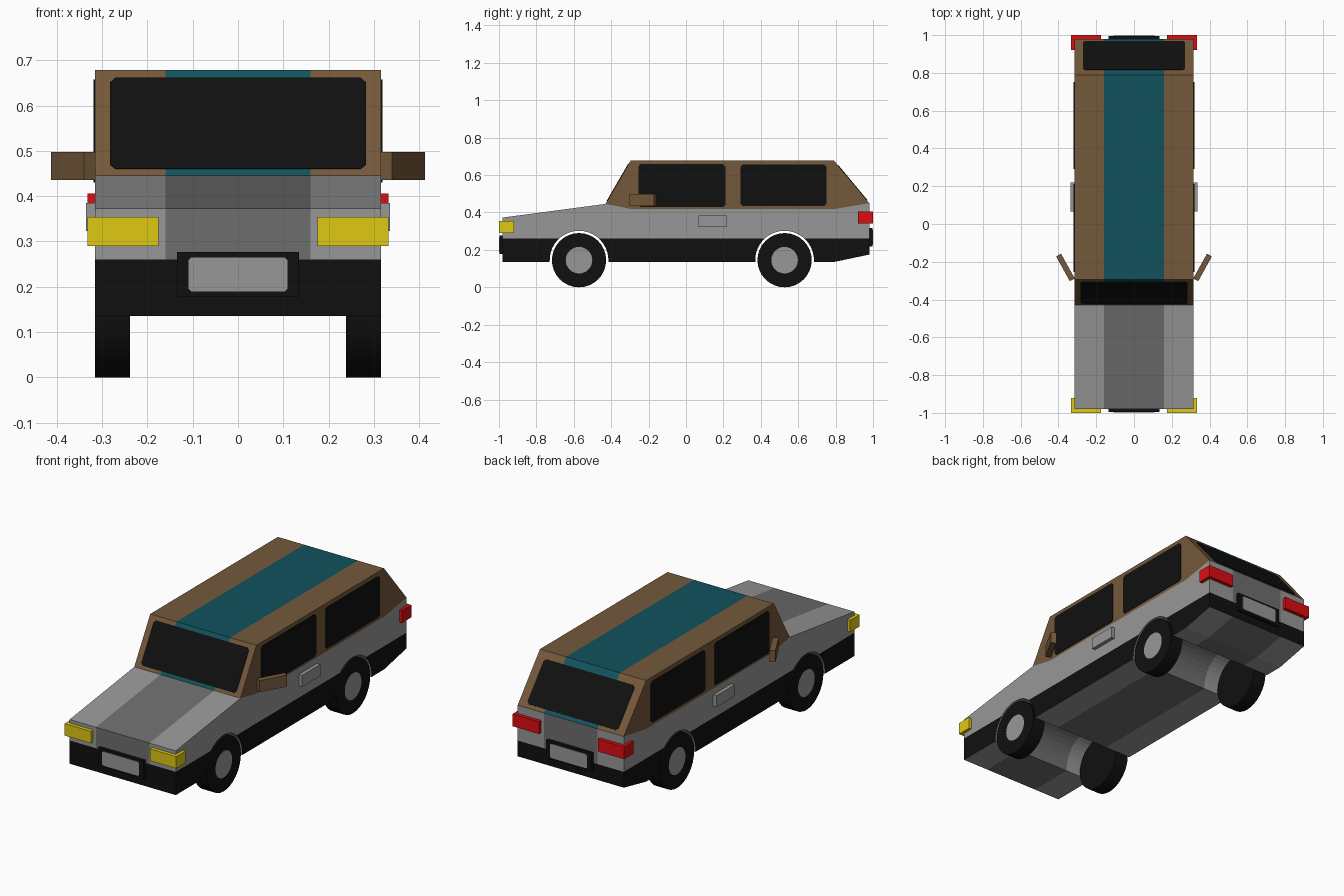
import bpy, bmesh, math
from mathutils import Vector, Matrix

if "Cube" in bpy.data.objects:
    bpy.data.objects.remove(bpy.data.objects["Cube"])

W, STRIPE = 0.316, 0.16          # half width of body, half width of centre stripe


def material(name, r, g, b):
    m = bpy.data.materials.new(name)
    m.diffuse_color = (r, g, b, 1)
    m.use_nodes = True
    m.node_tree.nodes["Principled BSDF"].inputs["Base Color"].default_value = m.diffuse_color
    return m


GREY = material("light grey", 0.31, 0.31, 0.31)
DARK = material("dark grey", 0.155, 0.155, 0.155)
BLACK = material("black", 0.005, 0.005, 0.005)
BROWN = material("brown", 0.175, 0.098, 0.043)
TEAL = material("teal", 0.006, 0.085, 0.11)
YELLOW = material("yellow", 0.74, 0.58, 0.006)
RED = material("red", 0.72, 0.004, 0.005)


def finish(name, bm, mats):
    bmesh.ops.recalc_face_normals(bm, faces=bm.faces[:])
    me = bpy.data.meshes.new(name)
    bm.to_mesh(me)
    bm.free()
    for m in mats:
        me.materials.append(m)
    ob = bpy.data.objects.new(name, me)
    bpy.context.collection.objects.link(ob)
    return ob


def box(name, mat, centre, size, turn=0.0):
    bm = bmesh.new()
    bmesh.ops.create_cube(bm, size=1)
    bm.transform(Matrix.Translation(centre) @ Matrix.Rotation(turn, 4, 'Z')
                 @ Matrix.Diagonal((*size, 1)))
    return finish(name, bm, [mat])


def plate(name, mat, centre, right, up, w, h, r=0.012, t=0.004):
    """Thin panel with clipped corners lying on a surface."""
    right, up, c = Vector(right).normalized(), Vector(up).normalized(), Vector(centre)
    n = right.cross(up)
    a, b = w / 2, h / 2
    pts = [(a - r, -b), (a, -b + r), (a, b - r), (a - r, b),
           (-a + r, b), (-a, b - r), (-a, -b + r), (-a + r, -b)]
    bm = bmesh.new()
    f = bm.faces.new([bm.verts.new(c + right * u + up * v - n * 0.001) for u, v in pts])
    new = bmesh.ops.extrude_face_region(bm, geom=[f], use_keep_orig=True)["geom"]
    for v in new:
        if isinstance(v, bmesh.types.BMVert):
            v.co += n * t
    return finish(name, bm, [mat])


# Body shell: lower body and cabin share the belt line
def shell(bm, chain, belt, side, middle):
    xs = (-W, -STRIPE, STRIPE, W)
    rows = [[bm.verts.new((x, y, z)) for y, z in chain] for x in xs]
    for i in range(3):
        for j in range(len(chain) - 1):
            f = bm.faces.new((rows[i][j], rows[i][j + 1], rows[i + 1][j + 1], rows[i + 1][j]))
            f.material_index = middle if i == 1 else side
    for x, row in ((-W, rows[0]), (W, rows[3])):
        f = bm.faces.new(row + [bm.verts.new((x, y, z)) for y, z in belt])
        f.material_index = side


def arch(y, r=0.157, zc=0.145, base=0.135, n=20):
    a0 = math.asin((base - zc) / r)
    angles = [a0 + (math.pi - 2 * a0) * k / n for k in range(n + 1)]
    return [(y + r * math.cos(a), zc + r * math.sin(a)) for a in angles]


FRONT_Y, REAR_Y = -0.572, 0.527
belt = [(-0.29, 0.418), (0.79, 0.418)]
lower = ([(0.98, 0.45), (0.98, 0.175), (0.79, 0.135)] + arch(REAR_Y) + arch(FRONT_Y)
         + [(-0.98, 0.135), (-0.98, 0.373), (-0.43, 0.446)])
cabin = [(-0.43, 0.446), (-0.295, 0.679), (0.79, 0.679), (0.98, 0.45)]
bm = bmesh.new()
shell(bm, lower, belt, 0, 1)
shell(bm, cabin, belt[::-1], 3, 4)
bmesh.ops.remove_doubles(bm, verts=bm.verts[:], dist=1e-4)
bmesh.ops.triangulate(bm, faces=bm.faces[:])
bmesh.ops.bisect_plane(bm, geom=bm.verts[:] + bm.edges[:] + bm.faces[:],
                       plane_co=(0, 0, 0.26), plane_no=(0, 0, 1))
bm.normal_update()
# black skirt on outward faces below the trim height
for f in bm.faces:
    c = f.calc_center_median()
    if c.z < 0.26 and (abs(f.normal.x) > 0.9 or abs(c.y) > 0.975):
        f.material_index = 2
finish("car_body", bm, [GREY, DARK, BLACK, BROWN, TEAL])

# Windscreen and rear window
plate("windscreen", BLACK, (0, -0.364, 0.56), (1, 0, 0), (0, 0.135, 0.233), 0.566, 0.231)
plate("rear_window", BLACK, (0, 0.891, 0.557), (-1, 0, 0), (0, -0.19, 0.229), 0.54, 0.238)

# Number plates with their black surrounds
for label, s, z in (("front", -1, 0.227), ("rear", 1, 0.268)):
    box(label + "_plate_surround", BLACK, (0, s * 0.983, z), (0.27, 0.026, 0.1))
    plate(label + "_number_plate", GREY, (0, s * 0.996, z), (-s, 0, 0), (0, 0, 1),
          0.218, 0.076, 0.006)


def wheel(name, s, y):
    bm = bmesh.new()
    bmesh.ops.create_cone(bm, cap_ends=True, segments=32, radius1=0.145, radius2=0.145,
                          depth=0.077)
    bm.transform(Matrix.Translation((s * 0.2775, y, 0.145))
                 @ Matrix.Rotation(s * math.pi / 2, 4, 'Y'))
    bm.normal_update()
    cap = next(f for f in bm.faces if len(f.verts) > 4 and f.normal.x * s > 0.9)
    bmesh.ops.inset_region(bm, faces=[cap], thickness=0.074)
    cap.material_index = 1
    ob = finish(name, bm, [BLACK, GREY])
    for p in ob.data.polygons:
        p.use_smooth = len(p.vertices) == 4 and abs(p.normal.x) < 0.5
    return ob


# Parts mirrored on both sides
for side, s in (("right", 1), ("left", -1)):
    wheel(side + "_front_wheel", s, FRONT_Y)
    wheel(side + "_rear_wheel", s, REAR_Y)
    plate(side + "_front_window", BLACK, (s * W, -0.022, 0.544), (0, s, 0), (0, 0, 1), 0.465, 0.228)
    plate(side + "_rear_side_window", BLACK, (s * W, 0.521, 0.545), (0, s, 0), (0, 0, 1), 0.46, 0.222)
    box(side + "_headlight", YELLOW, (s * 0.254, -0.96, 0.322), (0.157, 0.08, 0.064))
    box(side + "_tail_light", RED, (s * 0.254, 0.96, 0.373), (0.157, 0.08, 0.066))
    box(side + "_door_handle", GREY, (s * 0.322, 0.143, 0.354), (0.027, 0.155, 0.062))
    box(side + "_mirror", BROWN, (s * 0.363, -0.23, 0.467), (0.03, 0.15, 0.062),
        -s * math.radians(29))
